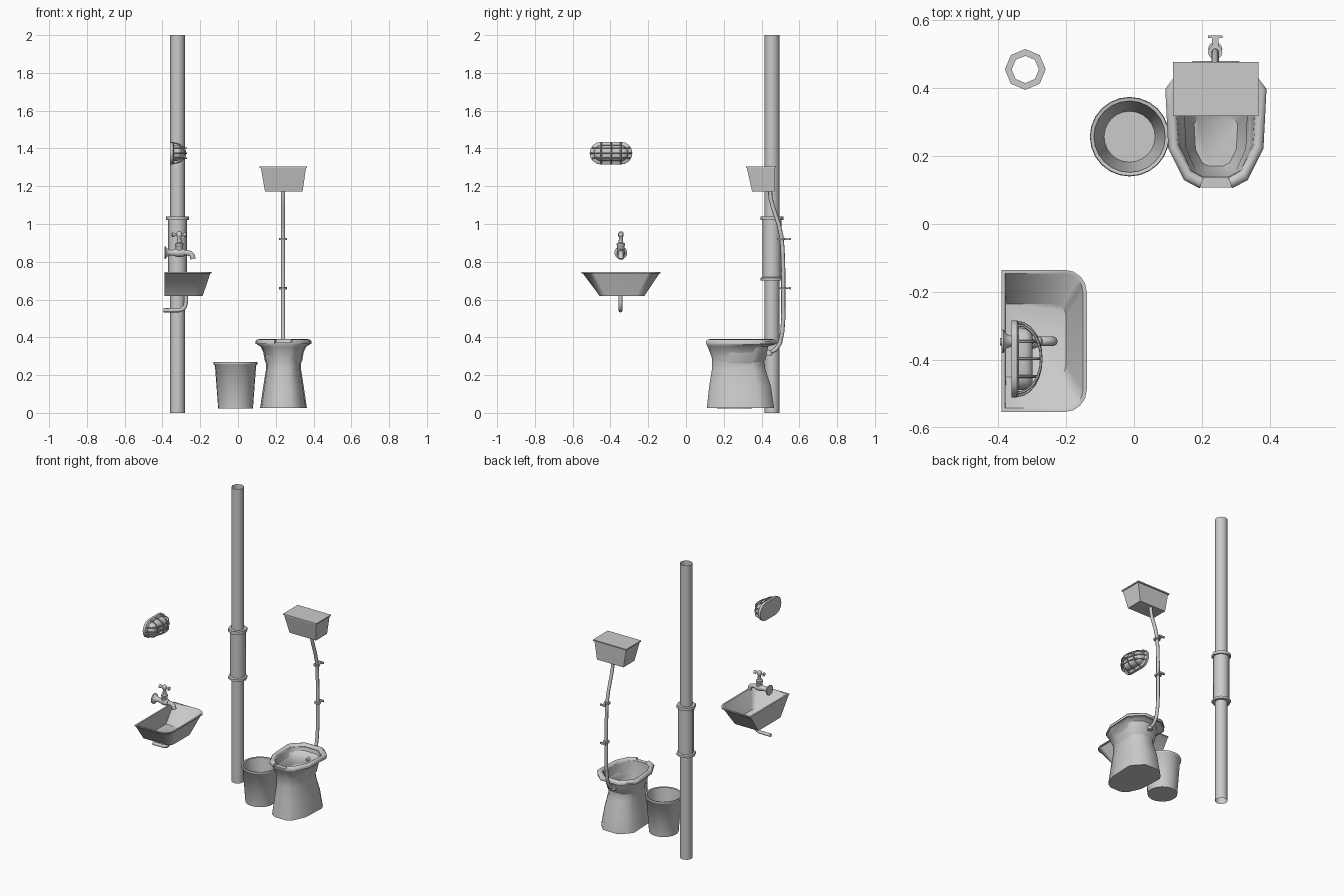
import bpy, bmesh, math
from math import sin, cos, pi

if "Cube" in bpy.data.objects:
    bpy.data.objects.remove(bpy.data.objects["Cube"])


def finish(ob, angle=50):
    bpy.ops.object.select_all(action='DESELECT')
    ob.select_set(True)
    bpy.context.view_layer.objects.active = ob
    bpy.ops.object.shade_smooth_by_angle(angle=math.radians(angle))
    return ob


def loft(name, rings, caps=(True, True), angle=50):
    """Skin closed rings of equal length; optionally cap the two ends."""
    bm = bmesh.new()
    vs = [[bm.verts.new(p) for p in r] for r in rings]
    n = len(vs[0])
    for a, b in zip(vs, vs[1:]):
        for i in range(n):
            j = (i + 1) % n
            bm.faces.new((a[i], a[j], b[j], b[i]))
    if caps[0]:
        bm.faces.new(vs[0][::-1])
    if caps[1]:
        bm.faces.new(vs[-1])
    bmesh.ops.recalc_face_normals(bm, faces=bm.faces)
    me = bpy.data.meshes.new(name)
    bm.to_mesh(me)
    bm.free()
    ob = bpy.data.objects.new(name, me)
    bpy.context.collection.objects.link(ob)
    return finish(ob, angle)


def lathe(name, prof, loc, segs=16, axis='Z', caps=(True, True)):
    """Revolve (radius, height) pairs about an axis through loc."""
    rings = []
    for r, h in prof:
        ring = []
        for i in range(segs):
            c, s = r * cos(2 * pi * i / segs), r * sin(2 * pi * i / segs)
            p = (c, s, h) if axis == 'Z' else (h, c, s)
            ring.append([p[k] + loc[k] for k in range(3)])
        rings.append(ring)
    return loft(name, rings, caps)


def tube(name, pts, r, res=2):
    cu = bpy.data.curves.new(name, 'CURVE')
    cu.dimensions = '3D'
    cu.bevel_depth, cu.bevel_resolution, cu.use_fill_caps = r, res, True
    sp = cu.splines.new('POLY')
    sp.points.add(len(pts) - 1)
    for q, p in zip(sp.points, pts):
        q.co = (*p, 1)
    ob = bpy.data.objects.new(name, cu)
    bpy.context.collection.objects.link(ob)
    bpy.ops.object.select_all(action='DESELECT')
    ob.select_set(True)
    bpy.context.view_layer.objects.active = ob
    bpy.ops.object.convert(target='MESH')
    return finish(bpy.context.object)


def box_ring(x0, x1, y0, y1, z):
    return [(x0, y0, z), (x1, y0, z), (x1, y1, z), (x0, y1, z)]


# Tall soil pipe with two collars and a wider sleeve
lathe("soil_pipe", [(.04, 0), (.04, .7), (.06, .7), (.06, .715), (.05, .72), (.05, 1.02),
                    (.06, 1.02), (.06, 1.04), (.04, 1.04), (.04, 2)],
      (-.32, .455, 0), 8, caps=(False, False))

# Waste bin
lathe("bin", [(.092, .022), (.109, .25), (.115, .255), (.117, .262), (.115, .27), (.105, .268),
              (.075, .035)], (-.013, .257, 0), 24)

# Toilet bowl: a chamfered outline lofted through a pinched waist
SIDE = [(.32, 0), (.63, .065), (.94, .31), (1, .78), (.83, .87), (.45, 1)]
OUTLINE = SIDE + [(-u, v) for u, v in reversed(SIDE)]


def bowl_ring(hw, y0, y1, z):
    return [(.241 + u * hw, y0 + v * (y1 - y0), z) for u, v in OUTLINE]


loft("toilet_bowl", [bowl_ring(*p) for p in [
    (.124, .11, .466, .025), (.107, .123, .45, .14), (.093, .137, .42, .23), (.093, .138, .41, .29),
    (.12, .115, .43, .35), (.14, .108, .47, .362), (.14, .108, .47, .374),
    (.116, .138, .44, .374), (.1, .145, .42, .28), (.064, .17, .33, .19)]])

# Horseshoe seat, open at the front
outer, inner = bowl_ring(.149, .105, .48, 0), bowl_ring(.115, .138, .445, 0)
section = [(0, .368), (.1, .383), (.4, .39), (.75, .388), (1, .378), (.95, .364)]
loft("seat", [[(a[0] + t * (b[0] - a[0]), a[1] + t * (b[1] - a[1]), z) for t, z in section]
              for a, b in zip(inner, outer)])

# High cistern with thin lid
loft("cistern", [box_ring(.143, .342, .35, .468, 1.172), box_ring(.121, .36, .322, .47, 1.297)], angle=30)
loft("cistern_lid", [box_ring(.115, .366, .318, .477, 1.297), box_ring(.115, .366, .318, .477, 1.305)], angle=30)

# Flush pipe and its wall brackets
flush = [(.445, 1.18), (.447, 1.14), (.46, 1.09), (.49, 1.0), (.504, .94), (.511, .87), (.515, .75),
         (.515, .5), (.51, .43), (.498, .37), (.475, .335), (.44, .317), (.40, .31)]
tube("flush_pipe", [(.239, y, z) for y, z in flush], .011)
lathe("flush_connector", [(.016, -.012), (.018, 0), (.013, .012)], (.239, .44, .317), 12)
for i, (y, z) in enumerate([(.505, .92), (.515, .66)]):
    lathe(f"bracket_ring_{i}", [(.021, -.005), (.021, .005)], (.239, y, z), 12)
    loft(f"bracket_arm_{i}", [box_ring(.23, .248, y, .553, z + s) for s in (-.004, .004)], angle=30)
    loft(f"bracket_plate_{i}", [box_ring(.218, .26, .547, .555, z + s) for s in (-.006, .006)], angle=30)


# Wall basin: square back corners, rounded front corners
def basin_ring(x0, x1, y0, y1, r, z):
    pts = [(x0, y0, z)]
    for yc, a0 in ((y0 + r, -pi / 2), (y1 - r, 0)):
        pts += [(x1 - r + r * cos(a0 + k * pi / 8), yc + r * sin(a0 + k * pi / 8), z) for k in range(5)]
    return pts + [(x0, y1, z)]


loft("basin", [basin_ring(*p) for p in [
    (-.39, -.187, -.458, -.22, .04, .62), (-.39, -.147, -.545, -.142, .06, .737),
    (-.39, -.139, -.553, -.135, .065, .739), (-.39, -.139, -.553, -.135, .065, .746),
    (-.379, -.15, -.542, -.146, .055, .746), (-.377, -.2, -.45, -.235, .035, .635)]])

# Basin waste pipe
tube("basin_waste", [(-.276, -.347, .63), (-.276, -.347, .585), (-.281, -.347, .562), (-.294, -.347, .548),
                     (-.315, -.347, .543), (-.395, -.347, .543)], .011)

# Tap: wall flange and body, spout, stem, handle
TY = -.345
lathe("tap_body", [(.034, 0), (.034, .006), (.022, .014), (.015, .03), (.016, .05), (.022, .065),
                   (.022, .095), (.017, .108)], (-.39, TY, .848), 16, 'X')
tube("tap_spout", [(-.29, TY, .848), (-.268, TY, .848), (-.252, TY, .843), (-.242, TY, .833),
                   (-.238, TY, .815)], .014)
lathe("tap_stem", [(.019, .85), (.019, .885), (.022, .888), (.022, .896), (.012, .902), (.01, .93),
                   (.015, .936), (.015, .952), (.008, .959)], (-.311, TY, 0), 12)
lathe("tap_handle", [(.006, -.041), (.012, -.037), (.012, -.029), (.006, -.024), (.006, .024),
                     (.012, .029), (.012, .037), (.006, .041)], (-.311, TY, .944), 12, 'X')

# Bulkhead lamp: base plate and glass dome as stadium rings
LY, LZ = -.397, 1.375


def stadium(hy, hz, x):
    pts = []
    for sgn, a0 in ((1, -pi / 2), (-1, pi / 2)):
        for k in range(9):
            a = a0 + k * pi / 8
            pts.append((x, LY + sgn * (hy - hz) + hz * cos(a), LZ + hz * sin(a)))
    return pts


loft("lamp_base", [stadium(.113, .06, -.36), stadium(.113, .06, -.344), stadium(.108, .055, -.34)])
loft("lamp_glass", [stadium(.092, .042, -.34), stadium(.091, .041, -.318), stadium(.084, .034, -.305),
                    stadium(.068, .018, -.299)])

# Lamp cage: long and short wire hoops
arc = [pi * k / 12 for k in range(13)]
for i, dz in enumerate((-.027, 0, .027)):
    hy = .108 if dz == 0 else .1
    tube(f"cage_long_{i}", [(-.343 + .07 * sin(a), LY + hy * cos(a), LZ + dz) for a in arc], .004, 1)
for i, dy in enumerate((-.052, 0, .052)):
    depth = .066 if dy == 0 else .058
    tube(f"cage_short_{i}", [(-.343 + depth * sin(a), LY + dy, LZ + .054 * cos(a)) for a in arc], .004, 1)
